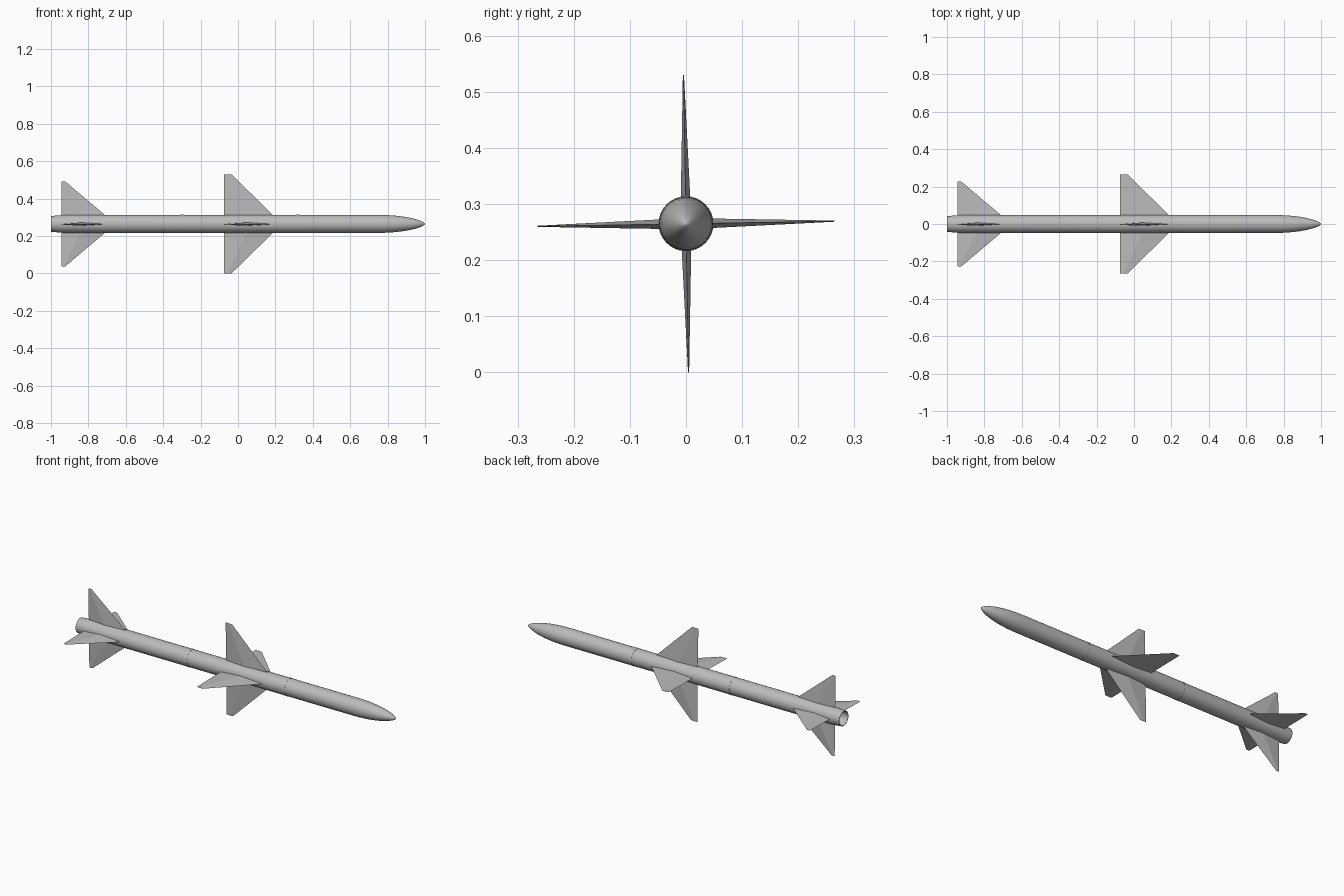
import bpy, bmesh, math
from mathutils import Matrix

cube = bpy.data.objects.get("Cube")
if cube:
    bpy.data.objects.remove(cube, do_unlink=True)

AXIS_Z = 0.265
ROLL = math.radians(1)

grey = bpy.data.materials.new("light grey")
grey.use_nodes = True
colour = (0.5, 0.5, 0.5, 1)
grey.diffuse_color = colour
grey.node_tree.nodes["Principled BSDF"].inputs["Base Color"].default_value = colour


def finish(name, bm, smooth=False):
    bmesh.ops.recalc_face_normals(bm, faces=bm.faces)
    mesh = bpy.data.meshes.new(name)
    bm.to_mesh(mesh)
    bm.free()
    mesh.materials.append(grey)
    obj = bpy.data.objects.new(name, mesh)
    bpy.context.collection.objects.link(obj)
    obj.location.z = AXIS_Z
    if smooth:
        bpy.ops.object.select_all(action='DESELECT')
        obj.select_set(True)
        bpy.context.view_layer.objects.active = obj
        bpy.ops.object.shade_smooth_by_angle(angle=math.radians(30))
    return obj


def lathe(name, profile, sides=32):
    """Spin (x, radius) points around the long axis."""
    bm = bmesh.new()
    verts = [bm.verts.new((x, 0, r)) for x, r in profile]
    edges = [bm.edges.new(pair) for pair in zip(verts, verts[1:])]
    bmesh.ops.spin(bm, geom=verts + edges, cent=(0, 0, 0), axis=(1, 0, 0),
                   angle=math.tau, steps=sides)
    bmesh.ops.remove_doubles(bm, verts=bm.verts, dist=0.0001)
    return finish(name, bm, smooth=True)


def fin(name, back, root_front, tip_front, reach, angle):
    """Swept fin with a diamond section that thins towards the tip."""
    bm = bmesh.new()
    rings = []
    for front, radius, half in ((root_front, 0.03, 0.009), (tip_front, reach, 0.001)):
        mid = back + (front - back) * 0.45
        section = ((back, 0), (mid, half), (front, 0), (mid, -half))
        rings.append([bm.verts.new((x, y, radius)) for x, y in section])
    root, tip = rings
    for i in range(4):
        j = (i + 1) % 4
        bm.faces.new((root[i], root[j], tip[j], tip[i]))
    bm.faces.new(root)
    bm.faces.new(tip)
    bm.transform(Matrix.Rotation(angle + ROLL, 4, 'X'))
    return finish(name, bm)


# Body tube with a tapered tail, recessed nozzle and rounded nose
R = 0.048
body = [(-0.9, 0), (-0.9, 0.036), (-1.0, 0.039), (-1.0, 0.042), (-0.93, R), (0.75, R)]
body += [(0.75 + 0.25 * math.sin(t), R * math.cos(t) ** 1.25)
         for t in (math.pi / 2 * i / 12 for i in range(1, 12))]
body.append((1.0, 0))
lathe("body", body)

# Thin raised joint bands
for name, x in (("rear_band", -0.3), ("front_band", 0.32)):
    lathe(name, [(x - 0.008, R - 0.003), (x - 0.008, R + 0.001),
                 (x + 0.008, R + 0.001), (x + 0.008, R - 0.003)])

# Four wings and four tail fins
for i, side in enumerate(("top", "front", "bottom", "back")):
    turn = i * math.pi / 2
    fin(side + "_wing", -0.075, 0.205, -0.035, 0.265, turn)
    fin(side + "_tail_fin", -0.945, -0.69, -0.925, 0.228, turn)
